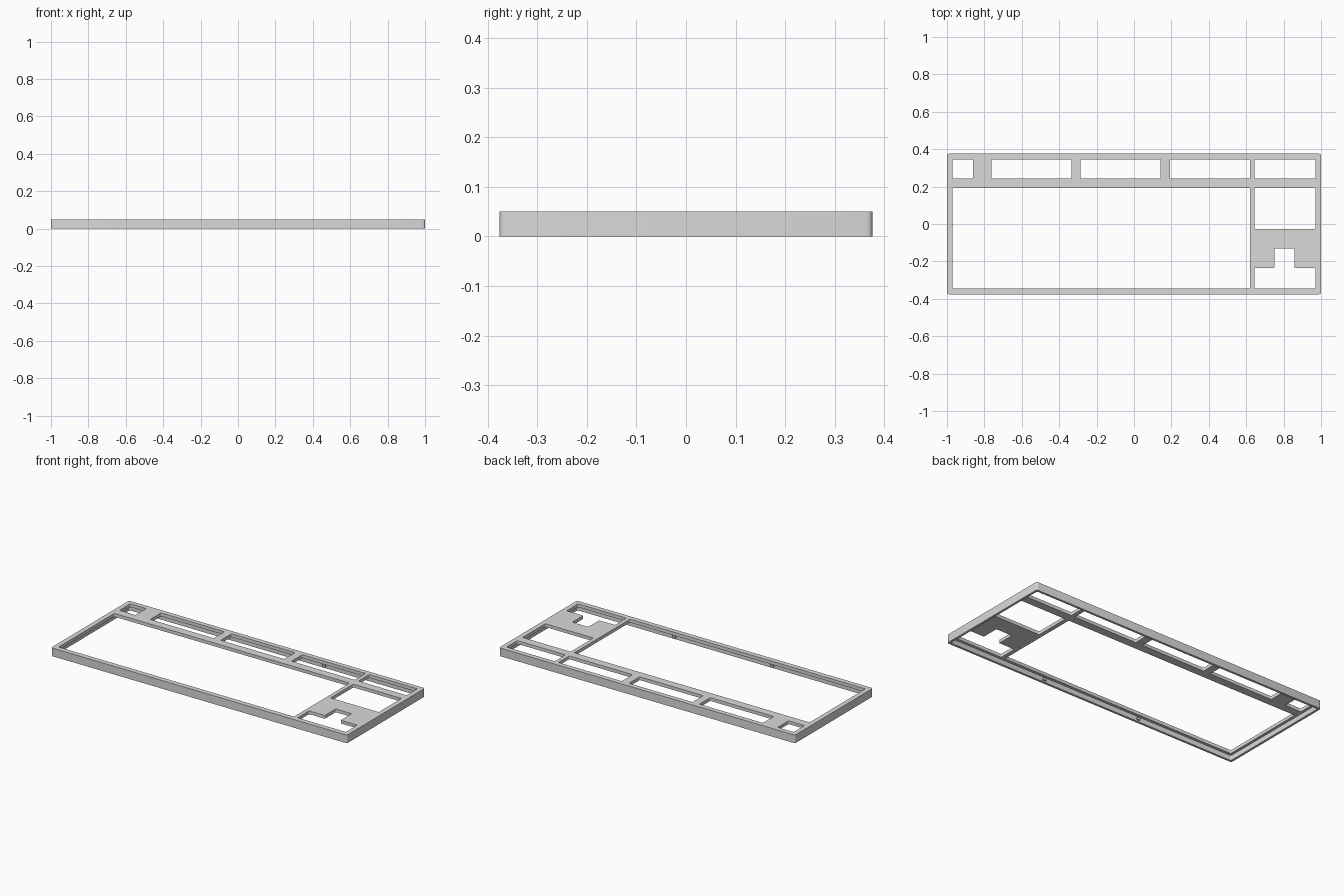
import bpy, bmesh, math
from mathutils import Vector

cube = bpy.data.objects.get("Cube")
if cube:
    bpy.data.objects.remove(cube, do_unlink=True)

HX, HY, H = 1.0, 0.376, 0.05     # half width, half depth, height
WALL, PLATE = 0.014, 0.02        # rim and top plate thickness

grey = bpy.data.materials.new("light grey")
grey.use_nodes = True
colour = (0.7, 0.7, 0.7, 1)
grey.diffuse_color = colour
grey.node_tree.nodes["Principled BSDF"].inputs["Base Color"].default_value = colour


def rect(x0, x1, y0, y1):
    return [(x0, y0), (x1, y0), (x1, y1), (x0, y1)]


def rounded(points, r, steps=4):
    """Round every right-angled corner of an outline."""
    pts = [Vector(p) for p in points]
    out = []
    for i, p in enumerate(pts):
        a = (pts[i - 1] - p).normalized()
        b = (pts[(i + 1) % len(pts)] - p).normalized()
        c = p + r * (a + b)
        for k in range(steps + 1):
            t = math.pi / 2 * k / steps
            out.append(c - r * (b * math.cos(t) + a * math.sin(t)))
    return out


def prisms(name, outlines, z0, z1):
    """One object made of upright prisms, one per outline."""
    bm = bmesh.new()
    for outline in outlines:
        face = bm.faces.new([bm.verts.new((x, y, z0)) for x, y in outline])
        new = bmesh.ops.extrude_face_region(bm, geom=[face])["geom"]
        top = [v for v in new if isinstance(v, bmesh.types.BMVert)]
        bmesh.ops.translate(bm, verts=top, vec=(0, 0, z1 - z0))
    bmesh.ops.recalc_face_normals(bm, faces=bm.faces[:])
    mesh = bpy.data.meshes.new(name)
    bm.to_mesh(mesh)
    bm.free()
    mesh.materials.append(grey)
    ob = bpy.data.objects.new(name, mesh)
    bpy.context.collection.objects.link(ob)
    return ob


# Outer block
case = prisms("case_frame", [rounded(rect(-HX, HX, -HY, HY), 0.012)], 0, H)

# Hollow underside
ix, iy = HX - WALL, HY - WALL
cavity = prisms("cavity_cutter", [rounded(rect(-ix, ix, -iy, iy), 0.006)],
                -0.05, H - PLATE)

# Key openings: top row, main block, navigation block, arrow cluster
L, R, DIV0, DIV1 = -0.97, 0.97, 0.62, 0.645
top_row = [(L, -0.862), (-0.762, -0.333), (-0.286, 0.143), (0.192, DIV0), (DIV1, R)]
holes = [rect(a, b, 0.242, 0.346) for a, b in top_row]
holes += [rect(L, DIV0, -0.345, 0.192), rect(DIV1, R, -0.027, 0.192)]
holes.append([(DIV1, -0.345), (R, -0.345), (R, -0.235), (0.859, -0.235),
              (0.859, -0.13), (0.751, -0.13), (0.751, -0.235), (DIV1, -0.235)])
openings = prisms("opening_cutter", [rounded(h, 0.005) for h in holes],
                  -0.1, 0.1)

for cutter in (cavity, openings):
    cutter.hide_render = True
    mod = case.modifiers.new(cutter.name, "BOOLEAN")
    mod.operation, mod.solver, mod.object = "DIFFERENCE", "EXACT", cutter

# Bake the cuts, then drop the cutters
bpy.context.view_layer.update()
graph = bpy.context.evaluated_depsgraph_get()
baked = bpy.data.meshes.new_from_object(case.evaluated_get(graph))
case.modifiers.clear()
case.data = baked
for cutter in (cavity, openings):
    bpy.data.objects.remove(cutter, do_unlink=True)

# Small clips inside the front and back walls
for side, s in (("front", -1), ("back", 1)):
    y0, y1 = sorted((s * (iy + 0.004), s * (iy - 0.01)))
    prisms(side + "_clips", [rect(x - 0.01, x + 0.01, y0, y1) for x in (-0.33, 0.33)],
           0.008, 0.022)

# Smooth only the rounded corners
bpy.ops.object.select_all(action="DESELECT")
case.select_set(True)
bpy.context.view_layer.objects.active = case
bpy.ops.object.shade_smooth_by_angle(angle=math.radians(35))
